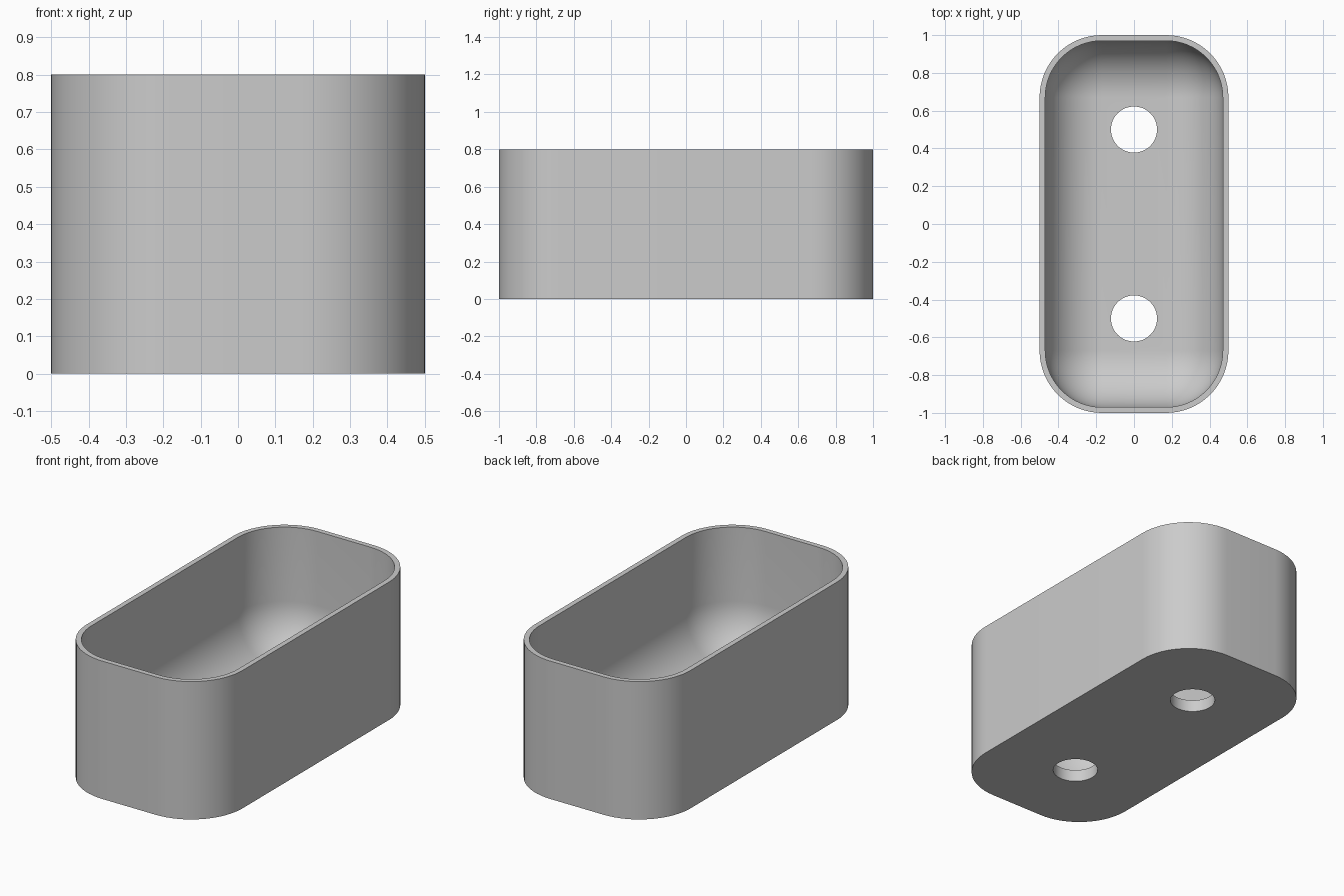
import bpy, bmesh
from math import sin, cos, pi, radians

cube = bpy.data.objects.get("Cube")
if cube:
    bpy.data.objects.remove(cube, do_unlink=True)

HALF_X, HALF_Y, HEIGHT = 0.5, 1.0, 0.8
CORNER, WALL, FLOOR = 0.33, 0.03, 0.07
FILLET = CORNER - WALL
HOLE_RADIUS, HOLE_Y = 0.122, 0.5
SEGMENTS = 16

grey = bpy.data.materials.new("light grey")
grey.use_nodes = True
grey.diffuse_color = (0.6, 0.6, 0.6, 1)
grey.node_tree.nodes["Principled BSDF"].inputs["Base Color"].default_value = (0.6, 0.6, 0.6, 1)


def ring(bm, inset, z):
    """Rounded rectangle of vertices, offset inward by inset."""
    radius = CORNER - inset
    verts = []
    for quarter, (sx, sy) in enumerate([(1, 1), (-1, 1), (-1, -1), (1, -1)]):
        for i in range(SEGMENTS + 1):
            a = (quarter + i / SEGMENTS) * pi / 2
            verts.append(bm.verts.new((sx * (HALF_X - CORNER) + radius * cos(a),
                                       sy * (HALF_Y - CORNER) + radius * sin(a), z)))
    return verts


# Tray shell: outer wall, rim, inner wall and rounded fillet down to the floor
bm = bmesh.new()
rings = [ring(bm, 0, 0), ring(bm, 0, HEIGHT), ring(bm, WALL, HEIGHT)]
for i in range(SEGMENTS + 1):
    a = i / SEGMENTS * pi / 2
    rings.append(ring(bm, WALL + FILLET * (1 - cos(a)), FLOOR + FILLET * (1 - sin(a))))
for low, high in zip(rings, rings[1:]):
    for i in range(len(low)):
        j = (i + 1) % len(low)
        bm.faces.new((low[i], low[j], high[j], high[i]))
bm.faces.new(rings[0][::-1])
bm.faces.new(rings[-1])
bmesh.ops.remove_doubles(bm, verts=bm.verts, dist=1e-5)
bmesh.ops.recalc_face_normals(bm, faces=bm.faces)
mesh = bpy.data.meshes.new("tray")
bm.to_mesh(mesh)
bm.free()
mesh.materials.append(grey)
tray = bpy.data.objects.new("tray", mesh)
bpy.context.collection.objects.link(tray)

# Two drain holes through the floor
cutters = []
for side in (-1, 1):
    bpy.ops.mesh.primitive_cylinder_add(vertices=64, radius=HOLE_RADIUS, depth=0.4,
                                        location=(0, side * HOLE_Y, 0))
    cutter = bpy.context.object
    cutter.name = "hole_cutter"
    cutter.hide_render = True
    cutter.data.materials.append(grey)
    cutters.append(cutter)
    cut = tray.modifiers.new("drain hole", 'BOOLEAN')
    cut.operation = 'DIFFERENCE'
    cut.solver = 'EXACT'
    cut.object = cutter

bpy.ops.object.select_all(action='DESELECT')
tray.select_set(True)
bpy.context.view_layer.objects.active = tray
for name in [m.name for m in tray.modifiers]:
    bpy.ops.object.modifier_apply(modifier=name)
for cutter in cutters:
    bpy.data.objects.remove(cutter, do_unlink=True)

bpy.ops.object.shade_smooth_by_angle(angle=radians(30))
